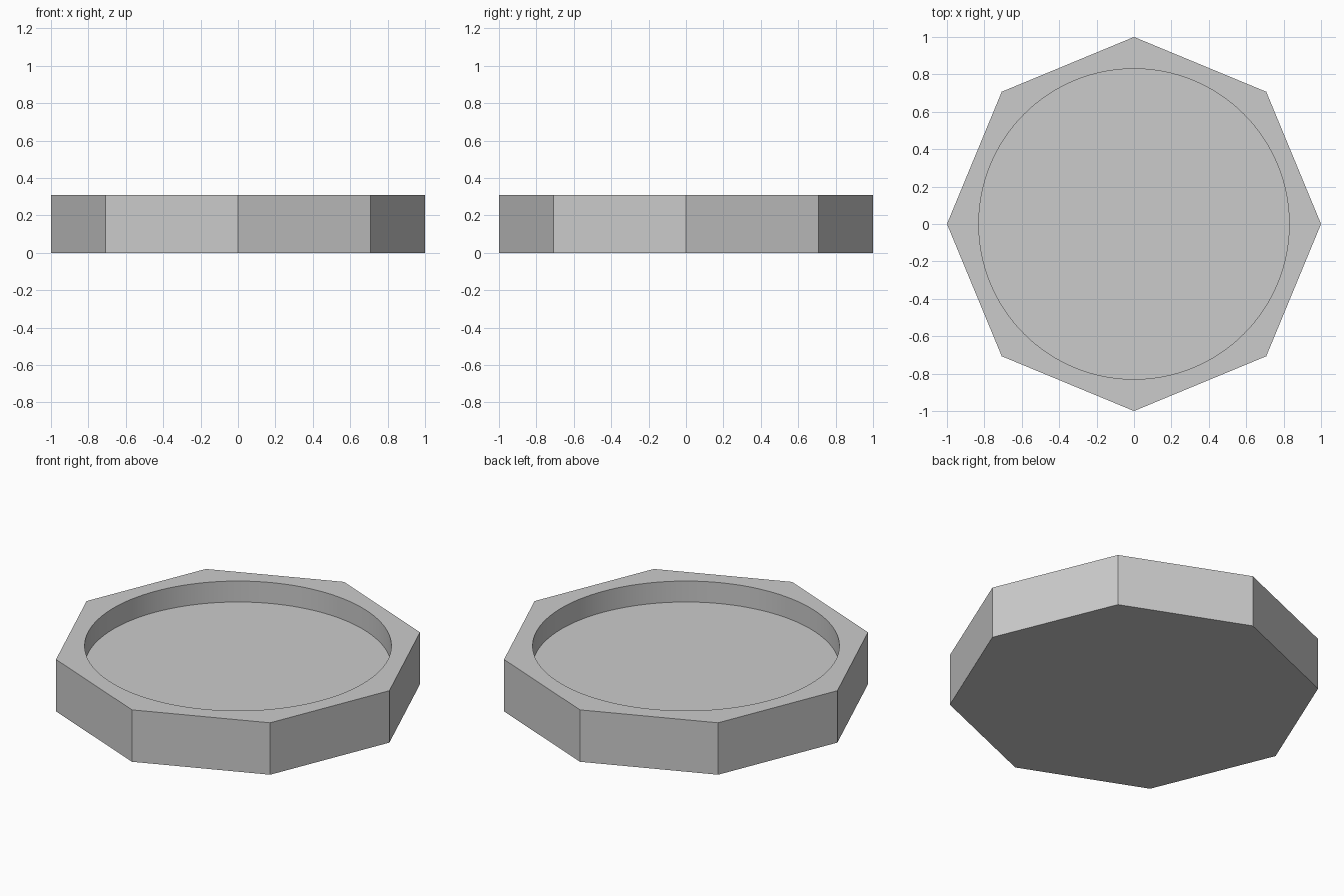
import bpy
from math import radians

HEIGHT = 0.31
FLOOR_Z = 0.185
RECESS_RADIUS = 0.83

default_cube = bpy.data.objects.get("Cube")
if default_cube:
    bpy.data.objects.remove(default_cube, do_unlink=True)

# Single plain grey
grey = bpy.data.materials.new("plain_grey")
grey.use_nodes = True
grey.diffuse_color = (0.6, 0.6, 0.6, 1)
grey.node_tree.nodes["Principled BSDF"].inputs["Base Color"].default_value = (0.6, 0.6, 0.6, 1)


def prism(name, sides, radius, bottom, top):
    bpy.ops.mesh.primitive_cylinder_add(
        vertices=sides, radius=radius, depth=top - bottom,
        location=(0, 0, (bottom + top) / 2))
    obj = bpy.context.object
    obj.name = name
    obj.data.materials.append(grey)
    return obj


# Round cutter for the shallow recess
cutter = prism("recess_cutter", 128, RECESS_RADIUS, FLOOR_Z, HEIGHT + 0.2)
cutter.hide_render = True

# Eight-sided tray with a corner on each axis
tray = prism("octagonal_tray", 8, 1, 0, HEIGHT)
recess = tray.modifiers.new("round_recess", 'BOOLEAN')
recess.operation = 'DIFFERENCE'
recess.solver = 'EXACT'
recess.object = cutter
bpy.ops.object.modifier_apply(modifier=recess.name)
bpy.data.objects.remove(cutter, do_unlink=True)

# Smooth recess wall, crisp corners
bpy.ops.object.shade_smooth_by_angle(angle=radians(30))
